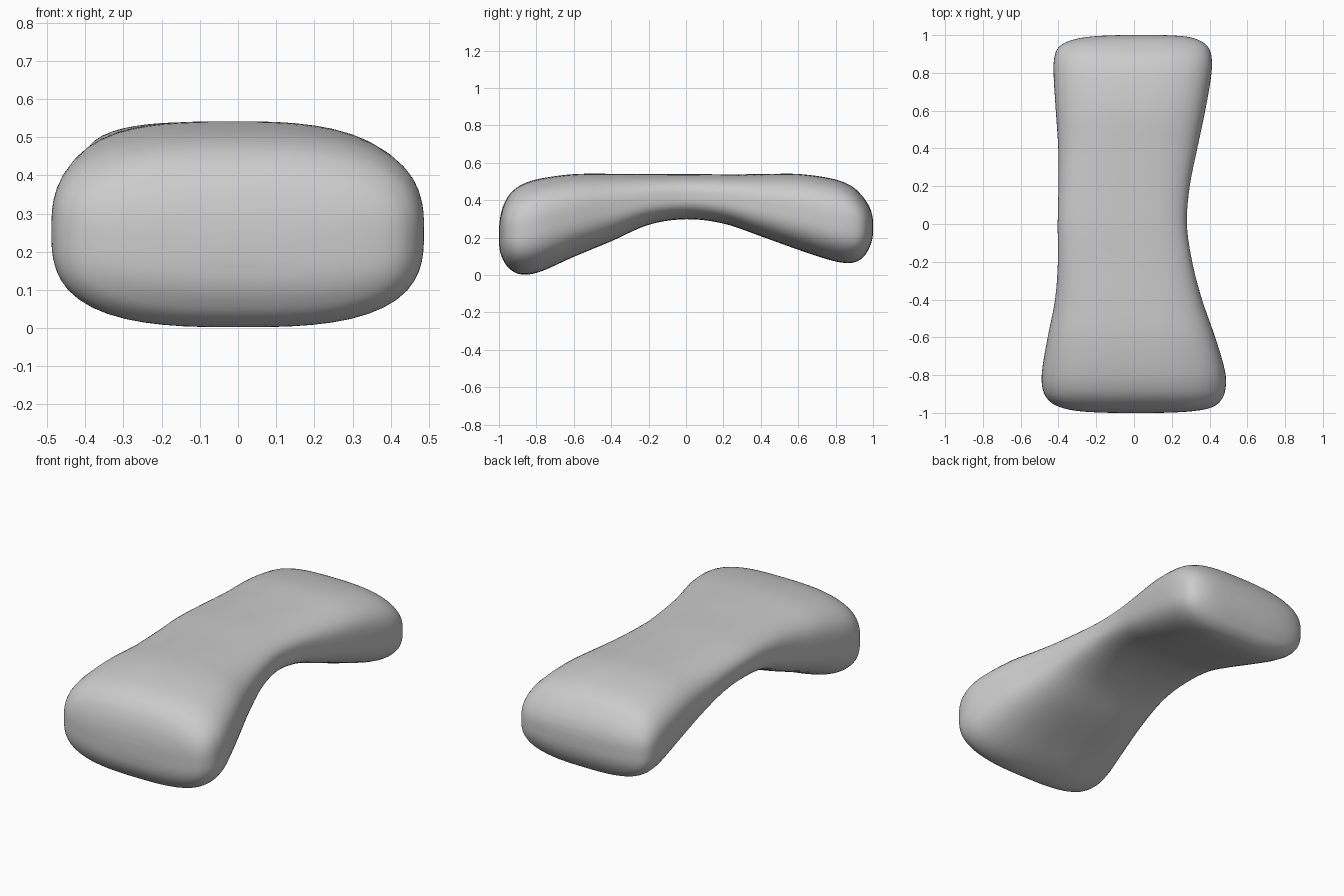
import bpy, bmesh, math

if "Cube" in bpy.data.objects:
    bpy.data.objects.remove(bpy.data.objects["Cube"])

# Sections along the length: y, left x, right x, bottom z, top z
SECTIONS = [
    (-1.00, -0.12, 0.14, 0.17, 0.25),
    (-0.993, -0.27, 0.29, 0.12, 0.31),
    (-0.975, -0.375, 0.40, 0.075, 0.375),
    (-0.94, -0.445, 0.455, 0.03, 0.435),
    (-0.88, -0.482, 0.483, 0.003, 0.482),
    (-0.78, -0.487, 0.482, 0.017, 0.515),
    (-0.60, -0.457, 0.43, 0.097, 0.539),
    (-0.40, -0.418, 0.36, 0.18, 0.541),
    (-0.20, -0.403, 0.308, 0.268, 0.539),
    (0.00, -0.404, 0.28, 0.298, 0.54),
    (0.20, -0.40, 0.295, 0.275, 0.538),
    (0.40, -0.401, 0.335, 0.207, 0.539),
    (0.60, -0.414, 0.377, 0.135, 0.54),
    (0.78, -0.425, 0.408, 0.077, 0.515),
    (0.88, -0.422, 0.411, 0.064, 0.478),
    (0.94, -0.395, 0.39, 0.088, 0.425),
    (0.975, -0.325, 0.34, 0.135, 0.375),
    (0.993, -0.22, 0.27, 0.18, 0.33),
    (1.00, -0.08, 0.16, 0.22, 0.29),
]
STEPS, SIDES, POWER = 5, 64, 2.9


def spline(a, b, c, d, t):
    # Catmull-Rom blend of four sections
    return [0.5 * (2*q + (r-p)*t + (2*p-5*q+4*r-s)*t*t + (3*q-p-3*r+s)*t**3)
            for p, q, r, s in zip(a, b, c, d)]


def ring(bm, sec):
    # rounded-rectangle cross-section
    y, x0, x1, z0, z1 = sec
    verts = []
    for i in range(SIDES):
        a = 2 * math.pi * i / SIDES
        u, v = math.cos(a), math.sin(a)
        r = (abs(u)**POWER + abs(v)**POWER) ** (-1 / POWER)
        verts.append(bm.verts.new(((x0+x1)/2 + (x1-x0)/2*u*r, y,
                                   (z0+z1)/2 + (z1-z0)/2*v*r)))
    return verts


# Bone-shaped body lofted front to back
bm = bmesh.new()
padded = [SECTIONS[0]] + SECTIONS + [SECTIONS[-1]]
rings = []
for i in range(len(SECTIONS) - 1):
    for k in range(STEPS):
        rings.append(ring(bm, spline(*padded[i:i+4], k / STEPS)))
rings.append(ring(bm, SECTIONS[-1]))
for a, b in zip(rings, rings[1:]):
    for i in range(SIDES):
        j = (i + 1) % SIDES
        bm.faces.new((a[i], a[j], b[j], b[i]))

# Closed ends
bm.faces.new(rings[0])
bm.faces.new(rings[-1])
bmesh.ops.recalc_face_normals(bm, faces=bm.faces)
for f in bm.faces:
    f.smooth = True
mesh = bpy.data.meshes.new("arched_body")
bm.to_mesh(mesh)
bm.free()
body = bpy.data.objects.new("arched_body", mesh)
bpy.context.collection.objects.link(body)
